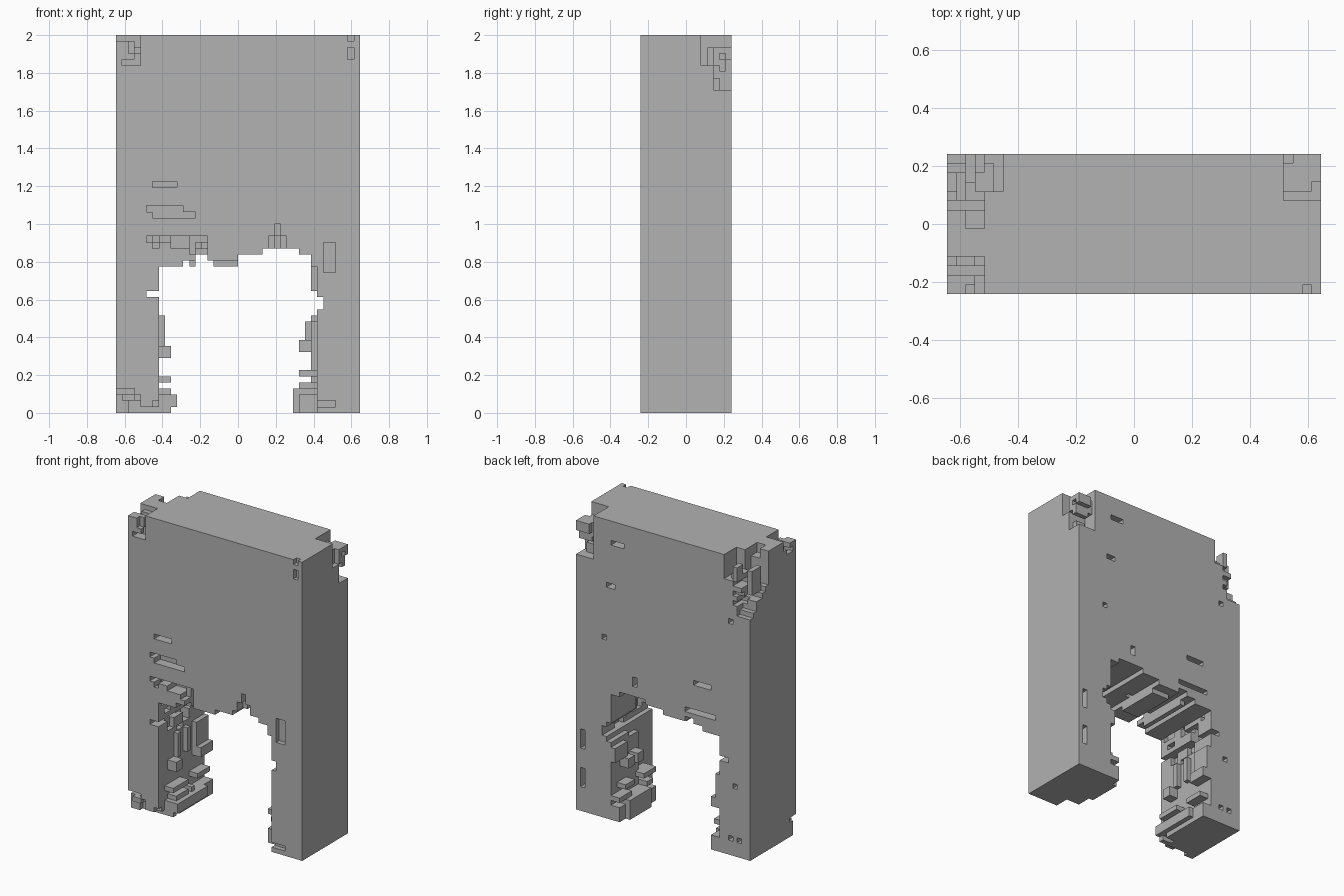
import bpy
import bmesh
import random

random.seed(7)
NX, NY, NZ = 40, 15, 62          # blocks across, deep and high
U = 2 / NZ                       # block size
FULL = (0, NY)

if "Cube" in bpy.data.objects:
    bpy.data.objects.remove(bpy.data.objects["Cube"], do_unlink=True)


def box(xs, ys, zs):
    return {(i, j, k) for i in range(*xs) for j in range(*ys) for k in range(*zs)}


def cut(xs, ys, zs):
    solid.difference_update(box(xs, ys, zs))


def fill(xs, ys, zs):
    solid.update(box(xs, ys, zs))


def span(low, high, longest):
    start = random.randrange(low, high)
    return start, min(high, start + random.randint(1, longest))


def chips(action, count, xs, ys, zs, size=3):
    """Scatter small blocks or gaps through a region."""
    for _ in range(count):
        action(span(*xs, size), span(*ys, size), span(*zs, size))


# Solid wall with a rough doorway
solid = box((0, NX), FULL, (0, NZ))
cut((7, 33), FULL, (0, 24))
cut((11, 32), FULL, (24, 25))
cut((13, 15), FULL, (25, 26))
cut((20, 32), FULL, (24, 26))
cut((24, 30), FULL, (26, 27))
fill((12, 13), (2, 13), (24, 25))
fill((16, 20), (4, 13), (24, 25))
cut((5, 7), FULL, (19, 20))
cut((33, 34), FULL, (17, 19))

# Ridges running through the inner sides of both legs: edge, bottom, top
left_ridges = [(9, 0, 1), (10, 1, 3), (9, 3, 4), (9, 5, 6), (9, 9, 11), (8, 11, 16)]
right_ridges = [(29, 0, 4), (30, 4, 5), (30, 6, 7), (30, 10, 12),
                (31, 12, 15), (32, 15, 16), (32, 20, 24)]
for edge, low, high in left_ridges:
    for _ in range(3):
        fill((7, edge), span(2, NY, 6), (low, high))
for edge, low, high in right_ridges:
    for _ in range(2):
        fill((edge, 33), span(2, NY, 8), (low, high))
fill((7, 9), (4, NY), (0, 3))
fill((30, 33), (3, NY), (0, 3))
fill((32, 33), (6, NY), (3, 15))

# Crumbled pockets inside the doorway
chips(cut, 22, (5, 7), (0, 13), (15, 27))
chips(cut, 14, (5, 15), (0, 6), (25, 29))
chips(cut, 8, (33, 35), (1, 11), (17, 26))
chips(cut, 10, (13, 31), (2, 13), (26, 29))
cut((33, 35), (2, 13), (22, 25))
cut((25, 28), (0, 2), (27, 29))
cut((26, 27), (0, 2), (29, 31))
cut((34, 36), (0, 1), (23, 28))

# Worn foot at the front of one leg
cut((0, 7), (0, 2), (0, 4))
chips(fill, 9, (0, 7), (0, 2), (0, 4))
chips(cut, 4, (33, 36), (0, 1), (0, 2), 2)

# Slots in the front face
cut((6, 10), (0, 2), (37, 38))
cut((5, 11), (0, 2), (33, 34))
cut((6, 13), (0, 2), (32, 33))
cut((5, 9), (0, 2), (28, 29))
cut((12, 15), (0, 2), (26, 29))
cut((38, 39), (0, 1), (58, 60))
cut((38, 39), (0, 1), (61, NZ))

# Slots in the back face
back = (13, NY)
for xs, zs in [((8, 15), (27, 28)), ((9, 13), (33, 34)), ((26, 27), (29, 31)),
               ((38, 39), (13, 17)), ((38, 39), (5, 9)), ((29, 32), (57, 58)),
               ((31, 33), (48, 49)), ((33, 34), (37, 38)), ((4, 5), (48, 49)),
               ((2, 3), (3, 4)), ((4, 5), (3, 4)), ((3, 4), (14, 15))]:
    cut(xs, back, zs)

# Broken top corner at the front
cut((0, 4), (0, 4), (59, NZ))
cut((1, 4), (0, 2), (57, 59))
chips(fill, 7, (0, 4), (0, 4), (58, 61), 2)

# Broken top corner, large, at the back
cut((0, 4), (9, NY), (55, NZ))
cut((4, 6), (11, NY), (57, NZ))
cut((2, 4), (7, 9), (60, NZ))
for step in range(5):
    cut((0, 4 - step // 3), (10 + step, NY), (54 - step, NZ))
chips(fill, 12, (0, 5), (10, NY), (50, 60))

# Broken top corner, smaller, at the other end of the back
cut((36, NX), (10, NY), (57, NZ))
cut((36, NX), (12, NY), (53, 57))
chips(fill, 12, (36, NX), (11, NY), (53, 60))

# Skin the blocks: one square for each exposed side
bm = bmesh.new()
corners = {}


def corner(p):
    if p not in corners:
        x, y, z = p
        corners[p] = bm.verts.new(((x - NX / 2) * U, (y - NY / 2) * U, z * U))
    return corners[p]


for cell in solid:
    for axis in range(3):
        for side in (0, 1):
            near = list(cell)
            near[axis] += 2 * side - 1
            if tuple(near) in solid:
                continue
            ring = []
            for a, b in ((0, 0), (1, 0), (1, 1), (0, 1)):
                p = list(cell)
                p[axis] += side
                p[(axis + 1) % 3] += a
                p[(axis + 2) % 3] += b
                ring.append(corner(tuple(p)))
            bm.faces.new(ring if side else ring[::-1])

mesh = bpy.data.meshes.new("ruined_gateway")
bm.to_mesh(mesh)
bm.free()

# Plain stone colour
stone = bpy.data.materials.new("stone_grey")
stone.use_nodes = True
grey = (0.445, 0.445, 0.445, 1)
stone.diffuse_color = grey
stone.node_tree.nodes["Principled BSDF"].inputs["Base Color"].default_value = grey
mesh.materials.append(stone)

gateway = bpy.data.objects.new("ruined_gateway", mesh)
bpy.context.collection.objects.link(gateway)
